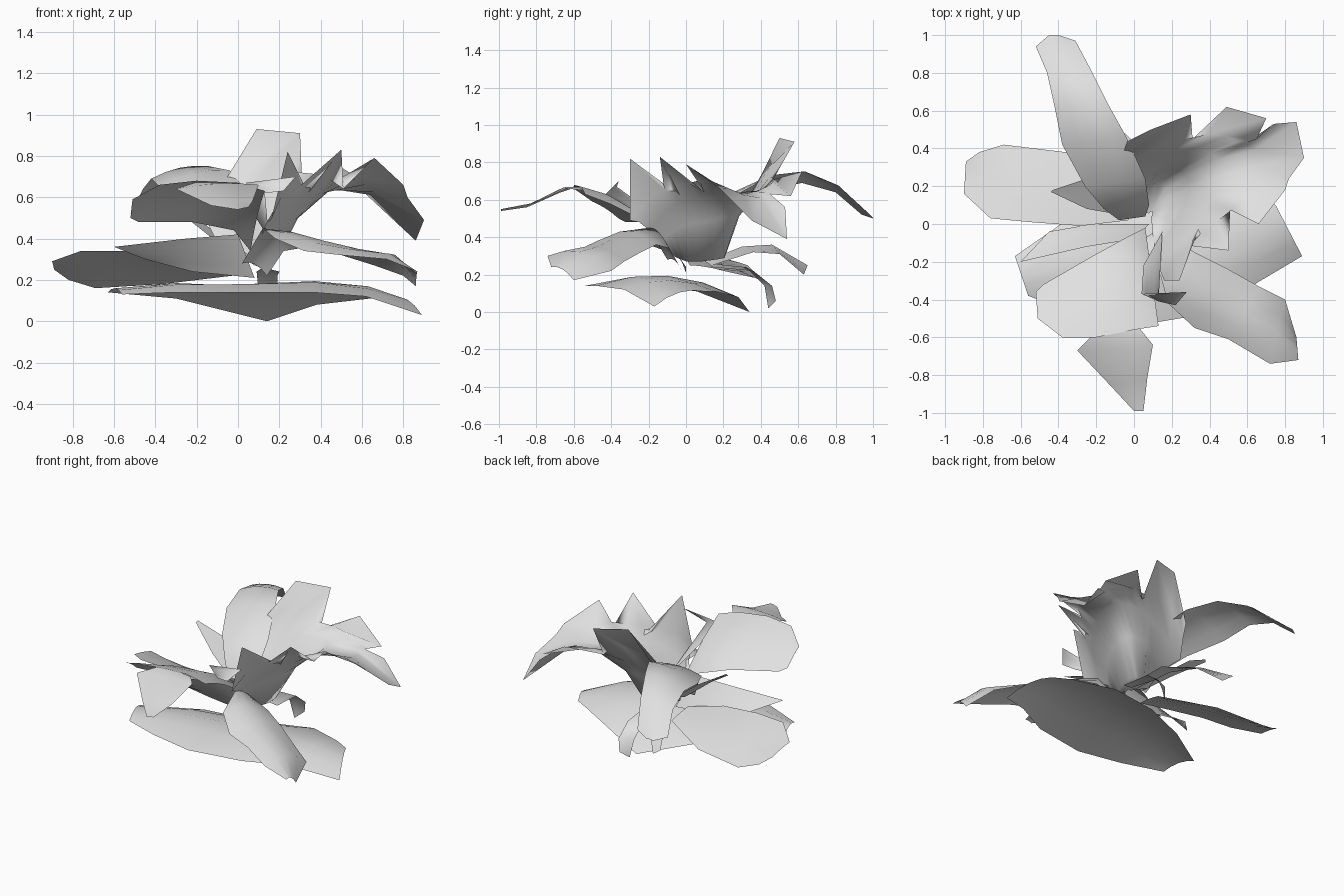
import bpy
from mathutils import Vector

default_cube = bpy.data.objects.get("Cube")
if default_cube:
    bpy.data.objects.remove(default_cube, do_unlink=True)

# One pale grey for the whole plant
material = bpy.data.materials.new("pale_grey")
material.use_nodes = True
grey = (0.75, 0.75, 0.75, 1.0)
material.diffuse_color = grey
material.node_tree.nodes["Principled BSDF"].inputs["Base Color"].default_value = grey


def add_sheet(name, rows):
    """Join equal-length rows of points into a smooth thin sheet."""
    count = len(rows[0])
    points = [point for row in rows for point in row]
    faces = []
    for i in range(len(rows) - 1):
        for j in range(count - 1):
            start = i * count + j
            faces.append((start, start + 1, start + count + 1, start + count))
    mesh = bpy.data.meshes.new(name)
    mesh.from_pydata(points, [], faces)
    mesh.validate()
    mesh.materials.append(material)
    sheet = bpy.data.objects.new(name, mesh)
    bpy.context.collection.objects.link(sheet)
    for polygon in mesh.polygons:
        polygon.use_smooth = True
    return sheet


def leaf(name, edges, cup=0.0, across=4):
    """Span a leaf between two edges, given in hundredths from base to tip.

    The cup lifts the midrib relative to the edges, in proportion to width.
    """
    rows = []
    for row in edges:
        left = Vector(row[:3]) / 100
        right = Vector(row[3:]) / 100
        width = (right - left).length
        points = []
        for step in range(across + 1):
            t = step / across
            point = left.lerp(right, t)
            point.z += cup * width * t * (1 - t) * 4
            points.append(point)
        rows.append(points)
    return add_sheet(name, rows)


def spread(contour, count):
    """Sample a contour, given in hundredths, at evenly spaced steps."""
    samples = []
    for i in range(count):
        place = i / (count - 1) * (len(contour) - 1)
        k = min(int(place), len(contour) - 2)
        start, end = Vector(contour[k]), Vector(contour[k + 1])
        samples.append(start.lerp(end, place - k) / 100)
    return samples


def relax(ring):
    """Even out a ring while keeping its ends."""
    inner = [(a + b * 2 + c) / 4 for a, b, c in zip(ring, ring[1:], ring[2:])]
    return [ring[0], *inner, ring[-1]]


def torn_bowl(name, centre, foot, waist, rim, steepness, arch):
    """Raise a steep wall from foot to waist, then arch out to a ragged rim."""
    count = len(rim)
    centre = Vector(centre) / 100
    bottom = spread(foot, count)
    middle = relax(spread(waist, count))
    top = spread(rim, count)
    pit = [point.lerp(centre, 0.9) for point in bottom]
    wall, shelf = [], []
    for low, mid, tip in zip(bottom, middle, top):
        point = low.lerp(mid, 0.42)
        point.z = low.z + (mid.z - low.z) * steepness
        wall.append(point)
        point = mid.lerp(tip, 0.5)
        point.z += arch * (tip - mid).xy.length
        shelf.append(point)
    return add_sheet(name, [pit, bottom, wall, middle, relax(shelf), top])


# Long petal arching backwards
leaf("back_petal", [
    (-8, 2, 34, 6, 4, 32),
    (-16, 8, 50, 8, 10, 48),
    (-26, 20, 59, 6, 24, 61),
    (-38, 42, 65, -4, 46, 73),
    (-42, 62, 69, -14, 64, 75),
    (-46, 80, 64, -23, 82, 67),
    (-52, 94, 52, -31, 97, 53),
    (-45, 100, 50, -40, 100, 50),
], cup=0.08)

# Small pointed petal beside it
leaf("side_sliver", [
    (-2, 4, 32, -2, 16, 36),
    (-25, 8, 50, -25, 24, 54),
    (-44, 17, 63, -43, 18, 64),
])

# Broad leaf on the right side, tilted towards the back
leaf("right_leaf", [
    (-3, 2, 25, -3, 20, 22),
    (-28, -1, 31, -36, 38, 18),
    (-55, 1, 34, -69, 42, 16),
    (-76, 3, 34, -82, 38, 20),
    (-90, 16, 29, -89, 33, 25),
], cup=0.03)

# Pointed leaf between the right leaf and the front petal
leaf("pointed_leaf", [
    (0, -8, 42, 8, 0, 21),
    (-25, -12, 40, -22, 0, 24),
    (-60, -20, 36, -45, -4, 30),
])

# Wide low leaf lying across the bottom
leaf("bottom_leaf", [
    (-56, -38, 13, -63, -17, 14),
    (-30, -48, 14, -30, 6, 11),
    (0, -54, 14, 14, 34, 0),
    (36, -48, 14, 38, 28, 8),
    (62, -33, 12, 64, 16, 11),
    (89, -17, 3, 75, 10, 11),
], cup=0.11)

# Front petal with its front edge raised
leaf("front_petal", [
    (13, -54, 63, 6, -2, 34),
    (0, -56, 67, -2, -6, 44),
    (-20, -60, 68, -22, -17, 48),
    (-38, -60, 66, -48, -32, 48),
    (-51, -50, 59, -52, -36, 50),
], cup=0.05)

# Drooping pointed tip in front of it
leaf("front_tip", [
    (-21, -58, 67, 2, -54, 65),
    (-30, -67, 64, 10, -64, 66),
    (-13, -85, 56, 7, -82, 58),
    (0, -99, 54, 5, -99, 55),
], cup=0.04)

# Folded sliver near the middle
leaf("inner_sliver", [
    (5, -22, 56, 15, -4, 40),
    (4, -37, 67, 13, -41, 62),
    (28, -36, 70, 22, -43, 63),
])

# Leaf reaching to the front on the left side
leaf("front_left_leaf", [
    (2, -10, 28, 14, -2, 22),
    (12, -20, 45, 22, -9, 34),
    (18, -42, 40, 34, -16, 36),
    (32, -55, 34, 50, -24, 32),
    (50, -61, 32, 66, -33, 27),
    (72, -74, 30, 80, -40, 22),
    (87, -72, 24, 86, -60, 17),
], cup=0.17)

# Two narrow leaves under the back petals
leaf("rear_strip", [
    (8, 10, 27, 16, 14, 25),
    (-4, 30, 35, 8, 36, 32),
    (-17, 46, 36, -7, 50, 31),
    (-26, 65, 25, -19, 63, 20),
])
leaf("low_rear_strip", [
    (12, 12, 26, 20, 14, 24),
    (9, 32, 24, 19, 36, 22),
    (10, 42, 14, 19, 46, 14),
    (12, 44, 2, 17, 48, 6),
])

# Large cupped petal with a torn rim
torn_bowl(
    "torn_petal",
    centre=(9, 5, 28),
    foot=[
        (-3, 10, 32),
        (8, 20, 30),
        (15, 21, 29),
        (18, 16, 28),
        (17, 8, 27),
        (14, 0, 27),
        (10, -7, 30),
    ],
    waist=[
        (-15, 27, 50),
        (18, 38, 64),
        (42, 40, 65),
        (46, 28, 64),
        (40, 12, 61),
        (29, -7, 58),
        (12, -20, 44),
    ],
    rim=[
        (-7, 42, 66),
        (9, 50, 93),
        (30, 58, 91),
        (31, 45, 68),
        (49, 62, 75),
        (70, 56, 62),
        (65, 45, 63),
        (74, 53, 56),
        (86, 54, 39),
        (90, 35, 49),
        (82, 24, 60),
        (80, 18, 66),
        (66, 0, 79),
        (51, 10, 64),
        (50, -14, 83),
        (34, -3, 62),
        (24, -30, 82),
        (16, -30, 49),
    ],
    steepness=0.62,
    arch=0.14,
)
